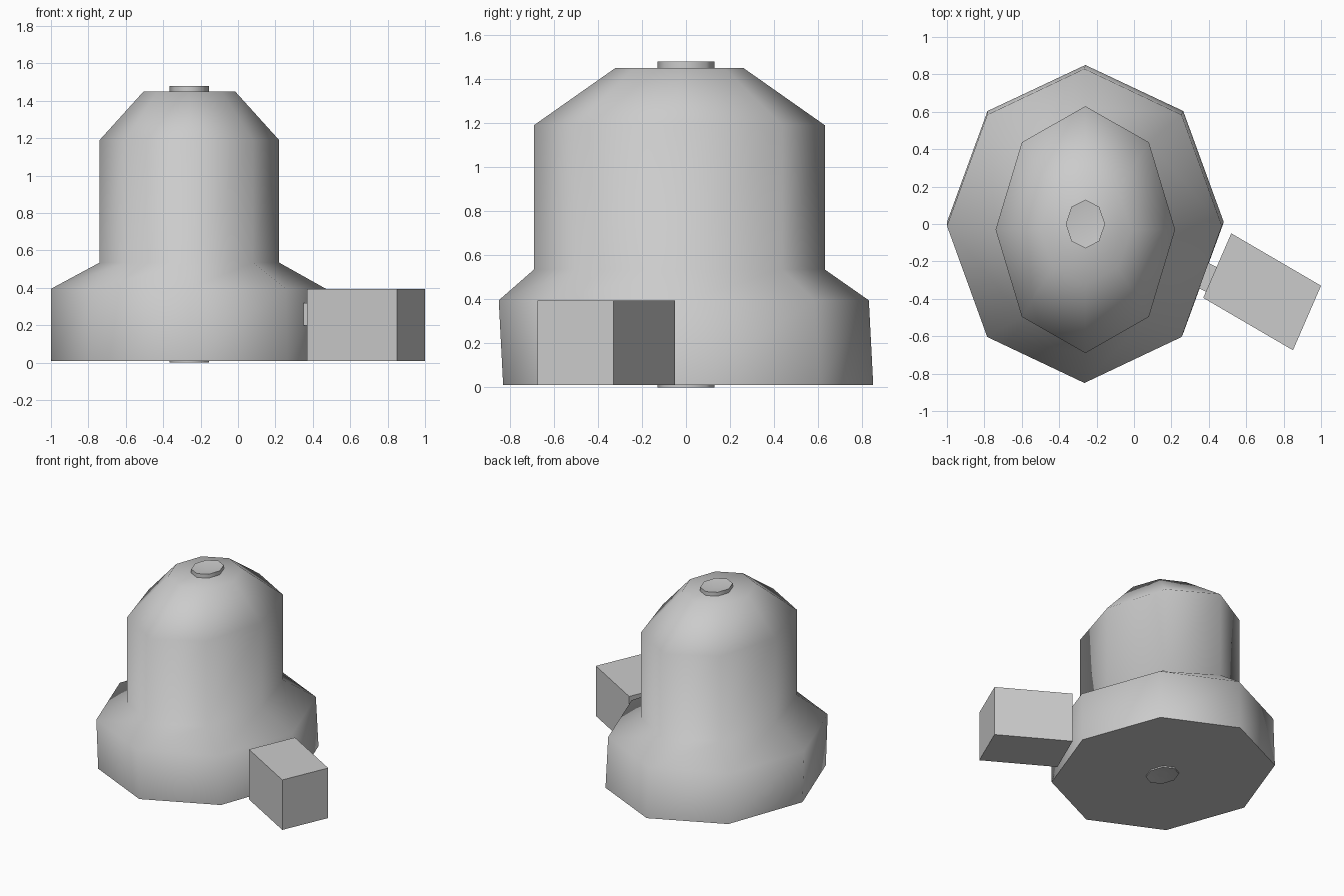
import bpy, bmesh, math

cube = bpy.data.objects.get("Cube")
if cube:
    bpy.data.objects.remove(cube, do_unlink=True)

CX = -0.26  # axis of the body

grey = bpy.data.materials.new("plain_grey")
grey.use_nodes = True
COLOUR = (0.6, 0.6, 0.6, 1)
grey.diffuse_color = COLOUR
grey.node_tree.nodes["Principled BSDF"].inputs["Base Color"].default_value = COLOUR


def loft(name, rings, cap_dip=0.0, smooth=70):
    """Skin a list of equal-length point rings, closing both ends."""
    bm = bmesh.new()
    loops = [[bm.verts.new(p) for p in ring] for ring in rings]
    n = len(loops[0])
    for low, high in zip(loops, loops[1:]):
        for i in range(n):
            j = (i + 1) % n
            bm.faces.new((low[i], low[j], high[j], high[i]))
    for loop, sign in ((loops[0], 1), (loops[-1], -1)):
        cap = bm.faces.new(loop)
        if cap_dip:
            centre = bmesh.ops.poke(bm, faces=[cap])["verts"][0]
            centre.co.z += sign * cap_dip
    bmesh.ops.recalc_face_normals(bm, faces=bm.faces)
    mesh = bpy.data.meshes.new(name)
    bm.to_mesh(mesh)
    bm.free()
    mesh.materials.append(grey)
    ob = bpy.data.objects.new(name, mesh)
    bpy.context.collection.objects.link(ob)
    if smooth:
        bpy.ops.object.select_all(action="DESELECT")
        ob.select_set(True)
        bpy.context.view_layer.objects.active = ob
        bpy.ops.object.shade_smooth_by_angle(angle=math.radians(smooth))
    return ob


def oval(z, rx, ry, cy=0.0, cx=CX):
    """Eight-sided oval ring at height z."""
    angles = [math.tau * i / 8 for i in range(8)]
    return [(cx + rx * math.cos(a), cy + ry * math.sin(a), z) for a in angles]


# Body: wide base, sloped shoulder, tall neck and chamfered crown
loft("body", [
    oval(0.01, 0.74, 0.84, 0.01),
    oval(0.395, 0.735, 0.84, -0.01, CX - 0.005),
    oval(0.535, 0.48, 0.66, -0.03),
    oval(1.19, 0.48, 0.66, -0.03),
    oval(1.45, 0.245, 0.29, -0.03),
])

# Axle through the body, ending in a dished knob on top
loft("axle", [oval(0.0, 0.105, 0.13), oval(1.48, 0.105, 0.13)], cap_dip=0.015)

# Side block standing next to the base
plan = [(0.37, -0.395), (0.85, -0.675), (1.0, -0.33), (0.52, -0.05)]
loft("side_block", [[(x, y, z) for x, y in plan] for z in (0.01, 0.395)], smooth=0)

# Short link joining the base and the side block
link = [(0.32, -0.33), (0.40, -0.37), (0.46, -0.24), (0.38, -0.20)]
loft("link", [[(x, y, z) for x, y in link] for z in (0.2, 0.32)], smooth=0)
